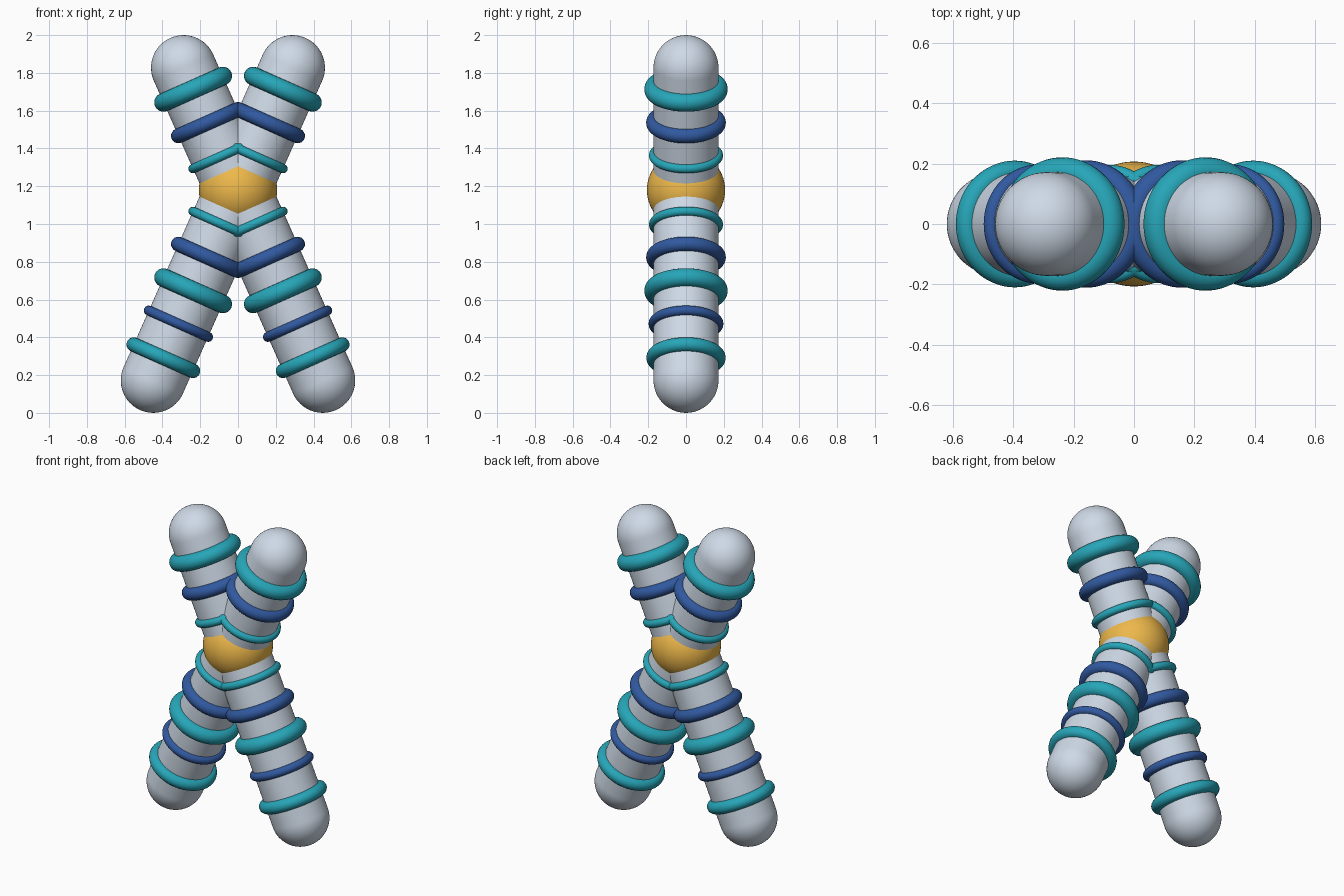
import bpy, bmesh, math
from mathutils import Vector, Matrix

if "Cube" in bpy.data.objects:
    bpy.data.objects.remove(bpy.data.objects["Cube"])

ARM_R = 0.172
CENTRE = Vector((0, 0, 1.18))
TILT = math.radians(24)
UPPER, LOWER = 0.709, 1.103      # arm lengths from the centre to the cap centres


def material(name, rgb):
    m = bpy.data.materials.new(name)
    m.diffuse_color = (*rgb, 1)
    m.use_nodes = True
    m.node_tree.nodes["Principled BSDF"].inputs["Base Color"].default_value = m.diffuse_color
    return m


PALE = material("pale_blue_grey", (0.62, 0.70, 0.80))
TEAL = material("teal", (0.02, 0.38, 0.48))
BLUE = material("deep_blue", (0.03, 0.10, 0.35))
GOLD = material("gold", (0.85, 0.48, 0.07))


def finish(name, mat):
    ob = bpy.context.object
    ob.name = name
    ob.data.materials.append(mat)
    bpy.ops.object.shade_smooth()
    return ob


def arm_dir(side, up):
    return Vector((side * math.sin(TILT), 0, up * math.cos(TILT)))


def rod(name, start, end, radius, mat):
    """Round-ended rod: a sphere split at its equator and stretched."""
    bpy.ops.mesh.primitive_uv_sphere_add(segments=64, ring_count=32, radius=radius)
    ob = finish(name, mat)
    length = (end - start).length
    bm = bmesh.new()
    bm.from_mesh(ob.data)
    equator = [e for e in bm.edges if all(abs(v.co.z) < 1e-5 for v in e.verts)]
    bmesh.ops.split_edges(bm, edges=equator)
    top = [f for f in bm.faces if f.calc_center_median().z > 0]
    bmesh.ops.translate(bm, verts=list({v for f in top for v in f.verts}), vec=(0, 0, length))
    rims = [e for e in bm.edges if e.is_boundary]
    bmesh.ops.bridge_loops(bm, edges=rims)
    for f in bm.faces:
        f.smooth = True
    bmesh.ops.recalc_face_normals(bm, faces=bm.faces)
    bm.to_mesh(ob.data)
    bm.free()
    turn = (end - start).to_track_quat('Z', 'Y').to_matrix().to_4x4()
    ob.matrix_world = Matrix.Translation(start) @ turn


def ring(name, side, up, distance, thickness, mat):
    d = arm_dir(side, up)
    bpy.ops.mesh.primitive_torus_add(major_radius=ARM_R, minor_radius=thickness,
                                     major_segments=72, minor_segments=20)
    ob = finish(name, mat)
    turn = d.to_track_quat('Z', 'Y').to_matrix().to_4x4()
    ob.matrix_world = Matrix.Translation(CENTRE + d * distance) @ turn


# bands along an arm, from the centre outwards; short arms carry the first three
BANDS = [(0.200, 0.024, TEAL), (0.390, 0.039, BLUE), (0.584, 0.049, TEAL),
         (0.775, 0.026, BLUE), (0.972, 0.038, TEAL)]

for side, label in ((-1, "left"), (1, "right")):
    # crossing rod from the lower arm tip to the opposite upper arm tip
    rod(f"crossing_rod_{label}", CENTRE + arm_dir(side, -1) * LOWER,
        CENTRE + arm_dir(-side, 1) * UPPER, ARM_R, PALE)
    for up, part, count in ((1, "upper", 3), (-1, "lower", 5)):
        for i, (dist, thick, mat) in enumerate(BANDS[:count]):
            ring(f"{part}_{label}_band_{i + 1}", side, up, dist, thick, mat)

# central joint
bpy.ops.mesh.primitive_uv_sphere_add(segments=64, ring_count=32, radius=0.207, location=CENTRE)
finish("central_joint", GOLD)
